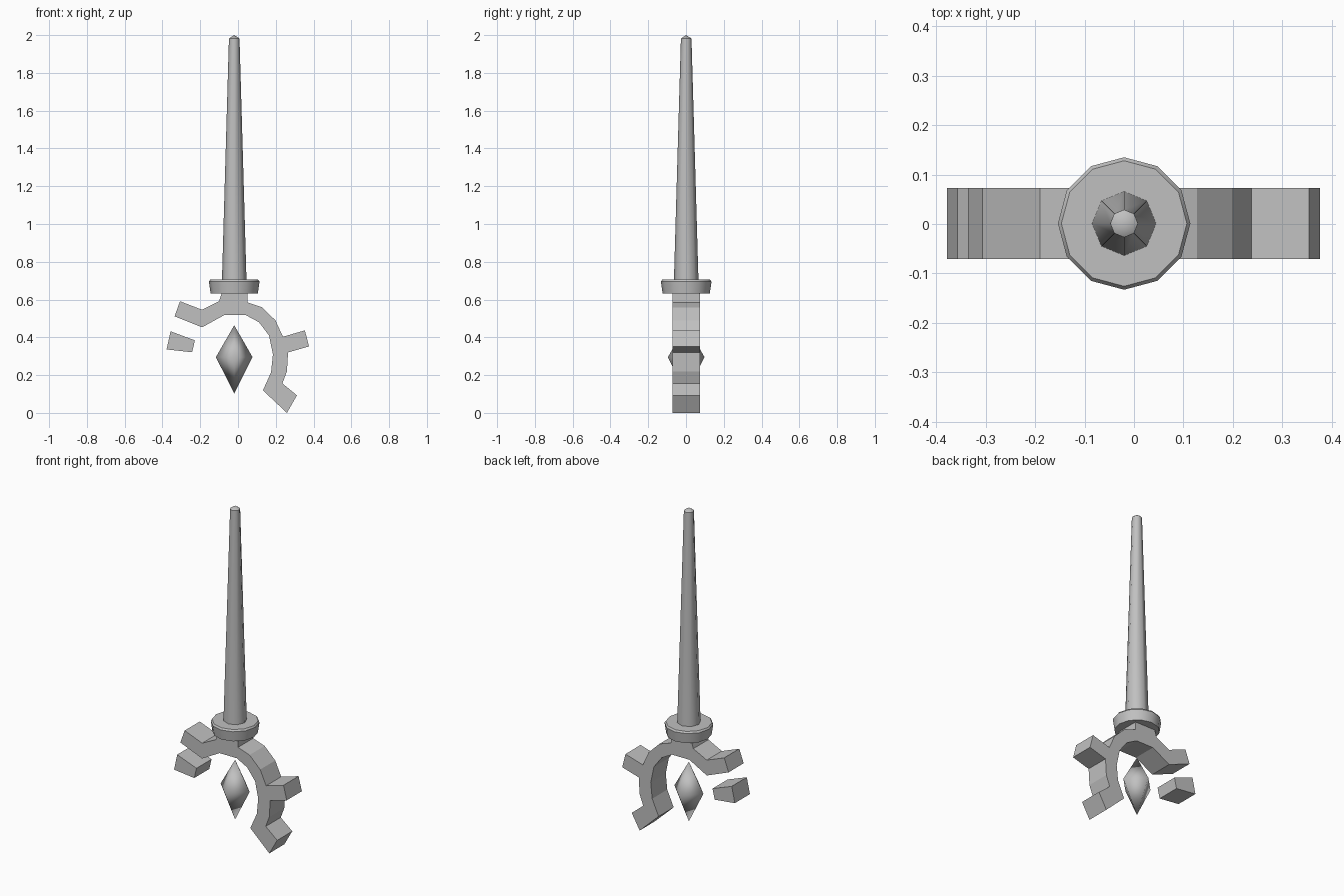
import bpy, bmesh, math

if "Cube" in bpy.data.objects:
    bpy.data.objects.remove(bpy.data.objects["Cube"])

CX, CY = -0.02, 0.001      # axis of the shaft
DEPTH = 0.072              # half thickness of the flat parts

grey = bpy.data.materials.new("plain grey")
grey.diffuse_color = (0.53, 0.53, 0.53, 1)
grey.use_nodes = True
grey.node_tree.nodes["Principled BSDF"].inputs["Base Color"].default_value = grey.diffuse_color


def finish(bm, name, smooth_angle=None):
    bmesh.ops.recalc_face_normals(bm, faces=bm.faces)
    mesh = bpy.data.meshes.new(name)
    bm.to_mesh(mesh)
    bm.free()
    mesh.materials.append(grey)
    obj = bpy.data.objects.new(name, mesh)
    bpy.context.collection.objects.link(obj)
    if smooth_angle is not None:
        bpy.ops.object.select_all(action='DESELECT')
        obj.select_set(True)
        bpy.context.view_layer.objects.active = obj
        bpy.ops.object.shade_smooth_by_angle(angle=math.radians(smooth_angle))
    return obj


def lathe(name, profile, sides, smooth_angle=None):
    """Stack rings of (radius, z); radius 0 makes a point."""
    bm = bmesh.new()
    rings = []
    for r, z in profile:
        n = sides if r > 0 else 1
        rings.append([bm.verts.new((CX + r * math.cos(math.tau * i / sides),
                                    CY + r * math.sin(math.tau * i / sides), z))
                      for i in range(n)])
    for a, b in zip(rings, rings[1:]):
        for i in range(sides):
            j = (i + 1) % sides
            quad = [a[i % len(a)], a[j % len(a)], b[j % len(b)], b[i % len(b)]]
            bm.faces.new(list(dict.fromkeys(quad)))
    for ring in (rings[0], rings[-1]):
        if len(ring) > 1:
            bm.faces.new(ring)
    return finish(bm, name, smooth_angle)


def plate(name, outline):
    """Extrude an x/z outline through the depth."""
    bm = bmesh.new()
    face = bm.faces.new([bm.verts.new((x, CY - DEPTH, z)) for x, z in outline])
    ext = bmesh.ops.extrude_face_region(bm, geom=[face])
    verts = [v for v in ext["geom"] if isinstance(v, bmesh.types.BMVert)]
    bmesh.ops.translate(bm, verts=verts, vec=(0, 2 * DEPTH, 0))
    return finish(bm, name)


# Tapered spike and its collar
lathe("spike", [(0.065, 0.70), (0.028, 1.982), (0, 2.0)], 8, 50)
lathe("collar", [(0.125, 0.633), (0.134, 0.695), (0.127, 0.705)], 12, 32)

# Floating four-sided crystal
crystal = lathe("crystal", [(0, 0.103), (0.097, 0.295), (0, 0.464)], 4)
crystal.data.shade_smooth()

# Broken toothed ring hanging under the collar
plate("broken_ring", [
    (-0.085, 0.640), (0.050, 0.640), (0.050, 0.585), (0.127, 0.559),
    (0.198, 0.490), (0.238, 0.403), (0.354, 0.437), (0.376, 0.352),
    (0.265, 0.320), (0.259, 0.220), (0.235, 0.156), (0.312, 0.093),
    (0.259, 0.000), (0.132, 0.119), (0.175, 0.215), (0.185, 0.310),
    (0.164, 0.410), (0.111, 0.480), (0.042, 0.517), (-0.074, 0.517),
    (-0.190, 0.453), (-0.336, 0.511), (-0.307, 0.591), (-0.190, 0.546),
    (-0.100, 0.591)])

# Detached tooth
plate("loose_tooth", [(-0.357, 0.432), (-0.228, 0.384),
                      (-0.243, 0.321), (-0.378, 0.336)])
